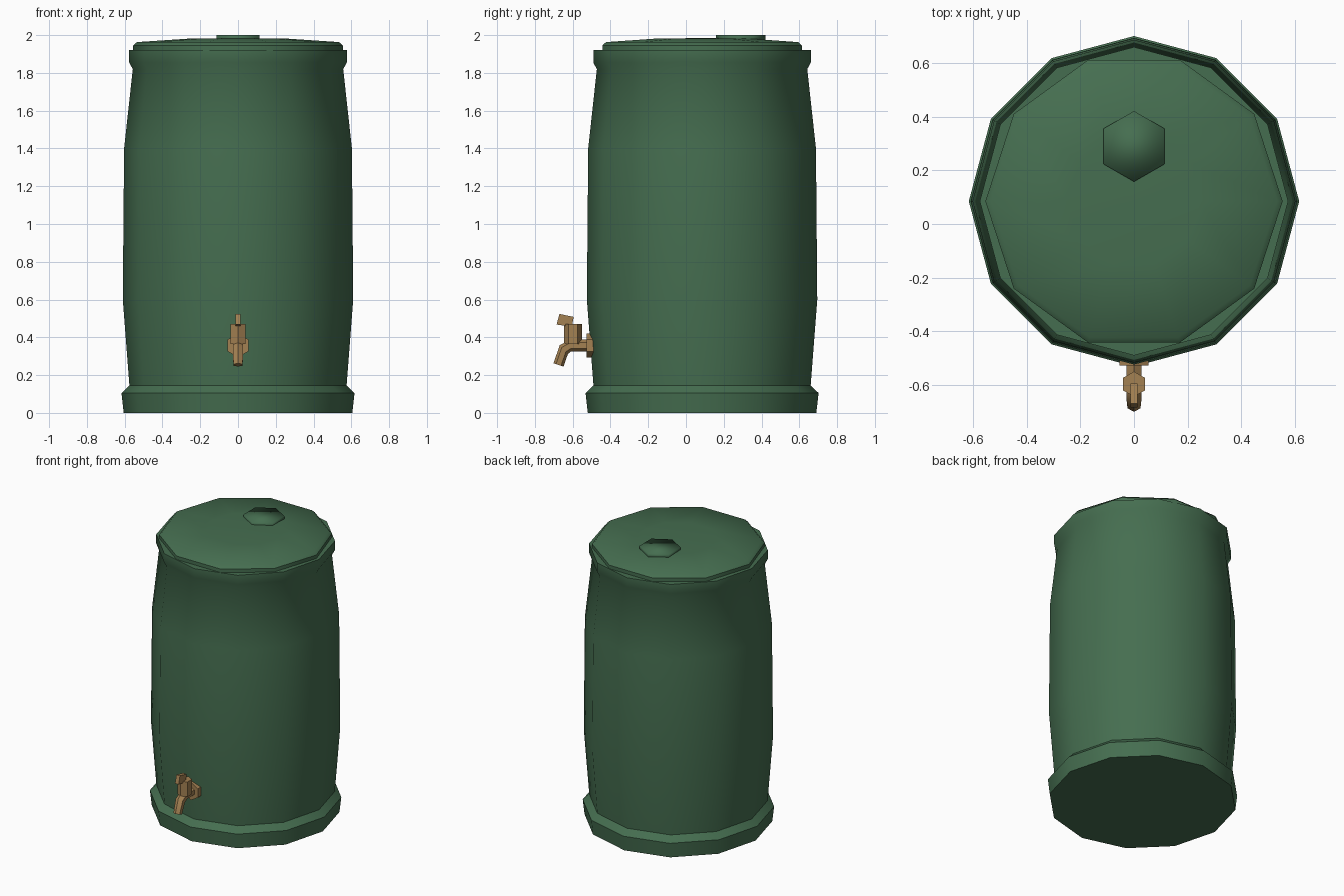
import bpy, bmesh, math
from mathutils import Vector

if "Cube" in bpy.data.objects:
    bpy.data.objects.remove(bpy.data.objects["Cube"])


def material(name, rgb):
    m = bpy.data.materials.new(name)
    m.diffuse_color = (*rgb, 1)
    m.use_nodes = True
    m.node_tree.nodes["Principled BSDF"].inputs["Base Color"].default_value = m.diffuse_color
    return m


GREEN = material("green_plastic", (0.06, 0.155, 0.08))
BRASS = material("brass", (0.37, 0.22, 0.085))


def loft(name, rings, mat, angle=40):
    """Skin a list of equal-length vertex rings, cap both ends and shade."""
    bm = bmesh.new()
    loops = [[bm.verts.new(p) for p in ring] for ring in rings]
    n = len(loops[0])
    for a, b in zip(loops, loops[1:]):
        for i in range(n):
            j = (i + 1) % n
            bm.faces.new((a[i], a[j], b[j], b[i]))
    bm.faces.new(loops[0][::-1])
    bm.faces.new(loops[-1])
    bmesh.ops.recalc_face_normals(bm, faces=bm.faces)
    me = bpy.data.meshes.new(name)
    bm.to_mesh(me)
    bm.free()
    me.materials.append(mat)
    ob = bpy.data.objects.new(name, me)
    bpy.context.collection.objects.link(ob)
    bpy.ops.object.select_all(action='DESELECT')
    ob.select_set(True)
    bpy.context.view_layer.objects.active = ob
    if angle:
        bpy.ops.object.shade_smooth_by_angle(angle=math.radians(angle))
    return ob


def turned(name, cy, profile, sides, mat, start=0.0, angle=40):
    """Vertical turned part from (radius, z) pairs, centred on (0, cy)."""
    turns = [start + math.tau * i / sides for i in range(sides)]
    rings = [[(r * math.cos(t), cy + r * math.sin(t), z) for t in turns]
             for r, z in profile]
    return loft(name, rings, mat, angle)


def tube(name, path, sides, mat, angle=40):
    """Tube in the x = 0 plane along (y, z, radius, tilt below -y) stations."""
    rings = []
    for y, z, r, tilt in path:
        a = math.radians(tilt)
        up = Vector((0, -math.sin(a), math.cos(a)))
        rings.append([Vector((0, y, z))
                      + r * math.sin(math.tau * i / sides) * Vector((1, 0, 0))
                      + r * math.cos(math.tau * i / sides) * up
                      for i in range(sides)])
    return loft(name, rings, mat, angle)


CY = 0.085  # barrel axis

# Barrel with flared foot and rolled rim
turned("barrel", CY, [(0.605, 0), (0.617, 0.105), (0.575, 0.145),
                      (0.61, 0.60), (0.603, 1.40), (0.557, 1.82),
                      (0.576, 1.855), (0.576, 1.92), (0.55, 1.92)], 12, GREEN)

# Ten-sided lid, slightly domed
turned("lid", CY, [(0.555, 1.91), (0.555, 1.945), (0.535, 1.963),
                   (0.25, 1.982), (0.02, 1.984)], 10, GREEN)

# Filler cap on the lid, fully smooth shaded
turned("filler_cap", 0.29, [(0.132, 1.965), (0.132, 2.0)], 6, GREEN,
       start=math.pi / 2, angle=180)

# Tap: flange, curved spout, valve body
tube("tap_flange", [(-0.48, 0.357, 0.063, 0), (-0.528, 0.357, 0.063, 0)], 6, BRASS)
tube("tap_spout", [(-0.50, 0.357, 0.032, 0), (-0.61, 0.357, 0.032, 0),
                   (-0.647, 0.335, 0.032, 42), (-0.675, 0.254, 0.028, 72)], 6, BRASS)
turned("tap_valve", -0.598, [(0.047, 0.365), (0.047, 0.47)], 6, BRASS,
       start=math.pi / 2)

# Tap lever, a tilted plate
lever = [(-0.67, 0.524), (-0.595, 0.508), (-0.605, 0.455), (-0.685, 0.468)]
loft("tap_lever", [[(x, y, z) for y, z in lever] for x in (-0.014, 0.014)], BRASS)
